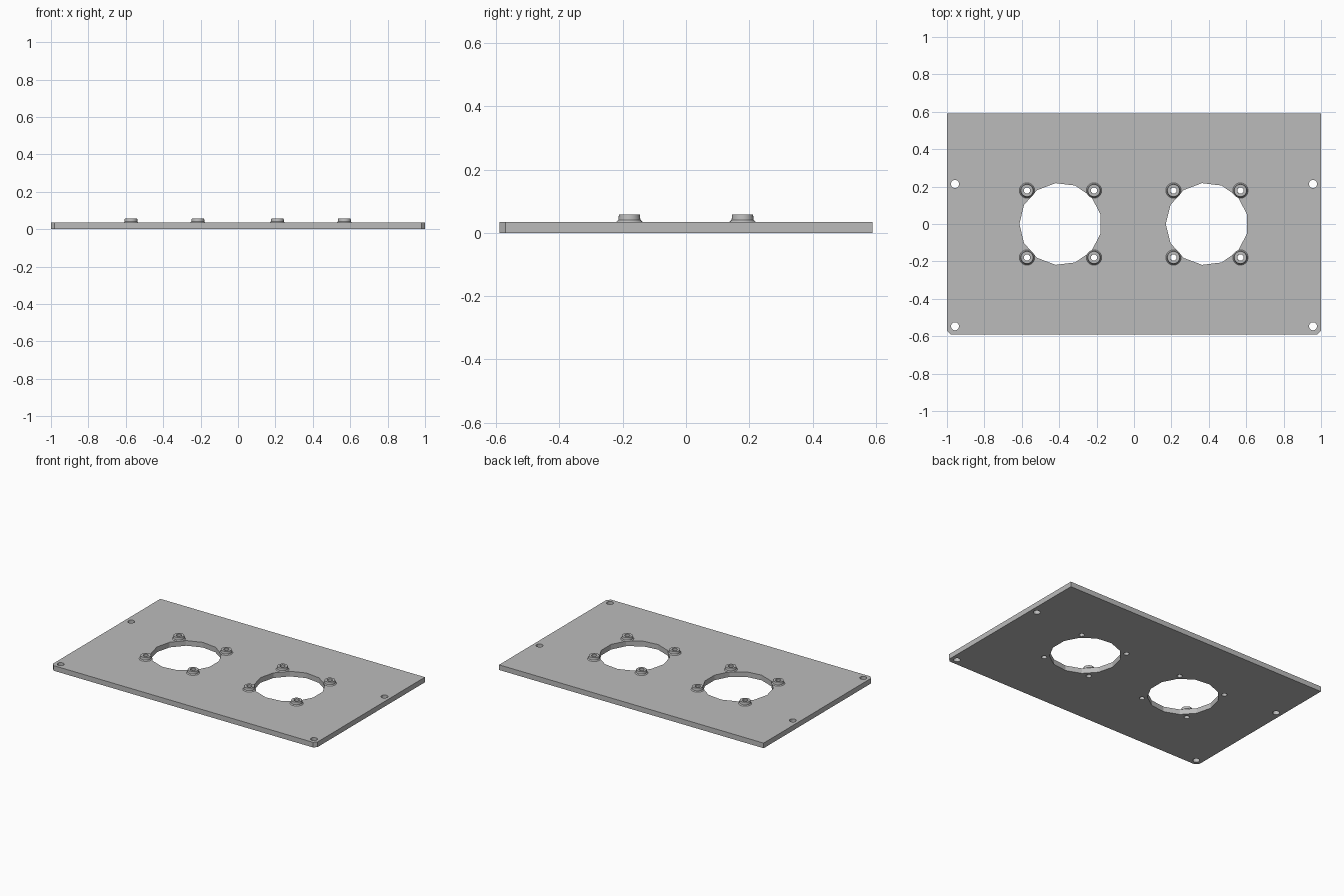
import bpy, bmesh
from math import cos, sin, pi, radians

cube = bpy.data.objects.get("Cube")
if cube:
    bpy.data.objects.remove(cube, do_unlink=True)

HALF_X, HALF_Y, THICK, CHAMFER = 1.0, 0.59, 0.035, 0.02
OPENINGS = (-0.393, 0.39)      # centres of the two large openings
OFFSET = 0.179                 # boss distance from opening centre on each axis
BORE = 0.017

grey = bpy.data.materials.new("plain grey")
grey.use_nodes = True
colour = (0.5, 0.5, 0.5, 1)
grey.diffuse_color = colour
grey.node_tree.nodes["Principled BSDF"].inputs["Base Color"].default_value = colour


def ring(x, y, radius, sides, start=0.0):
    """Points of a regular polygon."""
    return [(x + radius * cos(start + 2 * pi * i / sides),
             y + radius * sin(start + 2 * pi * i / sides)) for i in range(sides)]


def select_only(obj):
    bpy.ops.object.select_all(action='DESELECT')
    obj.select_set(True)
    bpy.context.view_layer.objects.active = obj


boss_centres = [(cx + sx * OFFSET, sy * OFFSET)
                for cx in OPENINGS for sx in (-1, 1) for sy in (-1, 1)]

# Plate: outline with chamfered front corners, and all its holes
outline = [(-HALF_X + CHAMFER, -HALF_Y), (HALF_X - CHAMFER, -HALF_Y),
           (HALF_X, -HALF_Y + CHAMFER), (HALF_X, HALF_Y),
           (-HALF_X, HALF_Y), (-HALF_X, -HALF_Y + CHAMFER)]
loops = [outline]
loops += [ring(cx, 0, 0.22, 13, pi) for cx in OPENINGS]
loops += [ring(x, y, BORE, 12) for x, y in boss_centres]
loops += [ring(x, y, 0.022, 12) for x in (-0.957, 0.957) for y in (-0.547, 0.214)]

curve = bpy.data.curves.new("mounting_plate", 'CURVE')
curve.dimensions = '2D'
curve.fill_mode = 'BOTH'
curve.extrude = THICK / 2
for loop in loops:
    spline = curve.splines.new('POLY')
    spline.points.add(len(loop) - 1)
    for point, (x, y) in zip(spline.points, loop):
        point.co = (x, y, 0, 1)
    spline.use_cyclic_u = True
curve.materials.append(grey)
plate = bpy.data.objects.new("mounting_plate", curve)
plate.location.z = THICK / 2
bpy.context.collection.objects.link(plate)
select_only(plate)
bpy.ops.object.convert(target='MESH')

# Weld the caps to the walls and make the faces point outward
bm = bmesh.new()
bm.from_mesh(plate.data)
bmesh.ops.remove_doubles(bm, verts=bm.verts, dist=0.0001)
bmesh.ops.recalc_face_normals(bm, faces=bm.faces)
bm.to_mesh(plate.data)
bm.free()
plate.data.shade_flat()

# Boss: a flared ring, turned from a (radius, height) profile
profile = [(0.041, THICK), (0.035, 0.041), (0.033, 0.058), (BORE, 0.058), (BORE, THICK)]
bm = bmesh.new()
rows = [[bm.verts.new((x, y, z)) for x, y in ring(0, 0, r, 24)] for r, z in profile]
for low, high in zip(rows, rows[1:]):
    for i in range(24):
        j = (i + 1) % 24
        bm.faces.new((low[i], low[j], high[j], high[i]))
# Close the underside where the boss overhangs the opening
for i in range(24):
    j = (i + 1) % 24
    bm.faces.new((rows[-1][i], rows[-1][j], rows[0][j], rows[0][i]))
bmesh.ops.recalc_face_normals(bm, faces=bm.faces)
boss_mesh = bpy.data.meshes.new("screw_boss")
bm.to_mesh(boss_mesh)
bm.free()
boss_mesh.materials.append(grey)

for n, (x, y) in enumerate(boss_centres, 1):
    boss = bpy.data.objects.new(f"screw_boss_{n}", boss_mesh)
    boss.location = (x, y, 0)
    bpy.context.collection.objects.link(boss)
select_only(boss)
bpy.ops.object.shade_smooth_by_angle(angle=radians(30))
